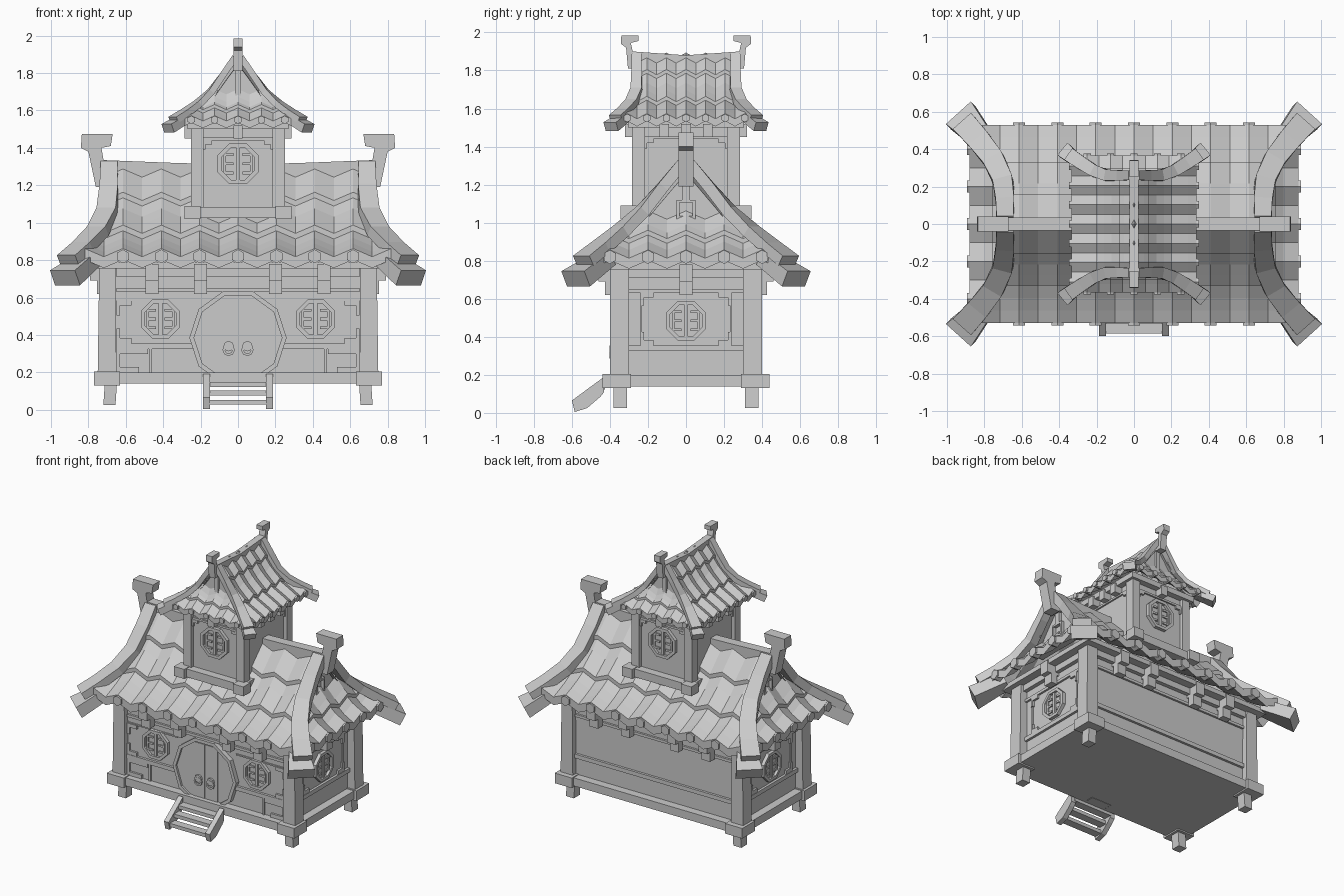
import bpy, bmesh, math
from mathutils import Vector, Matrix

if "Cube" in bpy.data.objects:
    bpy.data.objects.remove(bpy.data.objects["Cube"])

stone = bpy.data.materials.new("plain_grey")
stone.diffuse_color = (0.6, 0.6, 0.6, 1)
stone.use_nodes = True
stone.node_tree.nodes["Principled BSDF"].inputs["Base Color"].default_value = stone.diffuse_color


def finish(name, bm, angle=0):
    bmesh.ops.dissolve_degenerate(bm, dist=0.0005, edges=bm.edges)
    bmesh.ops.recalc_face_normals(bm, faces=bm.faces)
    bm.transform(Matrix.Rotation(math.radians(angle), 4, 'Z'))
    me = bpy.data.meshes.new(name)
    bm.to_mesh(me)
    bm.free()
    me.materials.append(stone)
    ob = bpy.data.objects.new(name, me)
    bpy.context.collection.objects.link(ob)
    return ob


# Outline in (u, z), extruded outward from d0 to d1; angle 0 faces front, 90 faces right
def prism(name, pts, d0, d1, angle=0):
    bm = bmesh.new()
    a = [bm.verts.new((u, -d0, z)) for u, z in pts]
    b = [bm.verts.new((u, -d1, z)) for u, z in pts]
    bm.faces.new(a)
    bm.faces.new(b)
    for i in range(len(pts)):
        j = (i + 1) % len(pts)
        bm.faces.new((a[i], a[j], b[j], b[i]))
    return finish(name, bm, angle)


def box(name, u0, u1, z0, z1, d0, d1, angle=0):
    return prism(name, [(u0, z0), (u1, z0), (u1, z1), (u0, z1)], d0, d1, angle)


def ngon(u, z, r, n, turn=0.0):
    return [(u + r * math.cos(math.tau * (i + turn) / n),
             z + r * math.sin(math.tau * (i + turn) / n)) for i in range(n)]


def ring(name, u, z, r0, r1, n, turn, d0, d1, angle=0):
    bm = bmesh.new()
    loops = [[bm.verts.new((p, -d, q)) for p, q in ngon(u, z, r, n, turn)]
             for r, d in ((r0, d0), (r0, d1), (r1, d1), (r1, d0))]
    for k in range(4):
        for i in range(n):
            j = (i + 1) % n
            A, B = loops[k], loops[(k + 1) % 4]
            bm.faces.new((A[i], A[j], B[j], B[i]))
    return finish(name, bm, angle)


# Octagonal lattice window
def window(u, z, r, d, angle):
    ring("window_frame", u, z, r, r * 0.8, 8, 0.5, d, d + 0.025, angle)
    prism("window_pane", ngon(u, z, r * 0.85, 8, 0.5), d, d + 0.006, angle)
    box("window_bar", u - r * .1, u + r * .1, z - r * .76, z + r * .76, d, d + 0.018, angle)
    for s in (-1, 1):
        c = u + s * r * 0.42
        for h in (-0.42, 0, 0.42):
            box("window_lattice", c - r * .22, c + r * .22, z + r * h - r * .06,
                z + r * h + r * .06, d, d + 0.015, angle)
        box("window_lattice_side", c + s * r * .18 - r * .06, c + s * r * .18 + r * .06,
            z - r * .42, z + r * .42, d, d + 0.015, angle)


# L-shaped fret in a panel corner; su and sz point to the panel's middle
def fret(u, z, su, sz, d, angle, size=0.08, t=0.02):
    prism("corner_fret", [(u, z), (u + su * size, z), (u + su * size, z + sz * t * 1.4),
          (u + su * t, z + sz * t * 1.4), (u + su * t, z + sz * size), (u, z + sz * size)],
          d, d + 0.015, angle)


def interp(prof, d):
    for (d0, z0, w0), (d1, z1, w1) in zip(prof, prof[1:]):
        if d <= d1 + 1e-6:
            t = (d - d0) / (d1 - d0)
            return z0 + (z1 - z0) * t, w0 + (w1 - w0) * t


# One tiled roof slope: profile of (distance out, height, half width), folded tiles in lapped rows
def slope(name, prof, rows, period, amp, lift, thick, cap, angle):
    bm = bmesh.new()
    n = int(prof[-1][2] / period * 2) + 1
    for r0, r1 in zip(rows, rows[1:]):
        top, bot = [], []
        for s in range(4):
            t = s / 3
            d = r0 + (r1 - r0) * t
            z, w = interp(prof, d)
            T, B = [], []
            for k in range(-n, n + 1):
                x = max(-w, min(w, k * period / 2))
                ph = abs(x) / period % 1
                zz = z + amp * (4 * abs(ph - 0.5) - 1) + lift * t
                T.append(bm.verts.new((x, -d, zz)))
                B.append(bm.verts.new((x, -d, zz - thick - lift * t)))
            top.append(T)
            bot.append(B)
        for k in range(2 * n):
            for s in range(3):
                for g in (top, bot):
                    bm.faces.new((g[s][k], g[s][k + 1], g[s + 1][k + 1], g[s + 1][k]))
            bm.faces.new((top[3][k], top[3][k + 1], bot[3][k + 1], bot[3][k]))
    finish(name, bm, angle)
    d, z, w = prof[-1]
    m = int((w - period * 0.4) / period)
    for k in range(-m, m + 1):
        prism("eave_tile_cap", ngon(k * period, z + 0.01, cap, 6, 0.5), d - 0.04, d + 0.012, angle)


# Rectangular beam swept along a path, copied to all four corners
def hip_beam(name, path, w, h):
    path = [Vector(p) for p in path]
    for sx in (-1, 1):
        for sy in (-1, 1):
            bm = bmesh.new()
            rings = []
            for i, p in enumerate(path):
                t = (path[min(i + 1, len(path) - 1)] - path[max(i - 1, 0)]).normalized()
                side = Vector((t.y, -t.x, 0)).normalized()
                up = side.cross(t)
                up = up if up.z > 0 else -up
                f = i / (len(path) - 1)
                W, H = w[0] + (w[1] - w[0]) * f, h[0] + (h[1] - h[0]) * f
                q = [p + side * a * W / 2 + up * b * H / 2
                     for a, b in ((-1, -1), (1, -1), (1, 1), (-1, 1))]
                rings.append([bm.verts.new((v.x * sx, v.y * sy, v.z)) for v in q])
            for A, B in zip(rings, rings[1:]):
                for i in range(4):
                    j = (i + 1) % 4
                    bm.faces.new((A[i], A[j], B[j], B[i]))
            bm.faces.new(rings[0])
            bm.faces.new(rings[-1])
            finish(name, bm)


# Base, legs, pillars and walls
box("floor_slab", -.75, .75, .14, .2, -.42, .42)
box("main_walls", -.69, .69, .18, .78, -.36, .36)
for s in (-1, 1):
    for d in (-1, 1):
        box("base_corner", s * .63, s * .77, .13, .205, d * .29, d * .44)
        prism("leg", [(s * .655, .025), (s * .72, .025), (s * .713, .13), (s * .648, .13)], d * .31, d * .38)
        prism("pillar", [(s * .65, .2), (s * .75, .2), (s * .742, .76), (s * .655, .76)], d * .3, d * .4)
        box("tower_pillar", s * .185, s * .25, 1.06, 1.53, d * .215, d * .285)
        box("tower_base_corner", s * .2, s * .285, 1.02, 1.09, d * .26, d * .345)

# Wall rails and top beams
for a, w, d in ((0, .65, .36), (180, .65, .36), (90, .3, .69), (270, .3, .69)):
    box("lower_rail", -w, w, .325, .355, d, d + .018, a)
    box("upper_rail", -w, w, .63, .65, d, d + .015, a)
    box("top_beam", -w, w, .71, .76, d, d + .03, a)
box("eave_frame", -.78, .78, .755, .79, -.45, .45)

# Brackets under the eaves
for a, us, d in ((0, (-.46, -.2, .2, .46), .36), (180, (-.46, -.2, .2, .46), .36), (90, (0,), .69), (270, (0,), .69)):
    for u in us:
        box("eave_bracket", u - .035, u + .035, .69, .78, d, d + .1, a)
        box("eave_bracket_foot", u - .035, u + .035, .62, .69, d + .015, d + .065, a)

# Front wall: windows, frets and door
for s in (-1, 1):
    window(s * .415, .485, .113, .36, 0)
    for z, q in ((.585, -1), (.355, 1)):
        fret(s * .65, z, -s, q, .36, 0)
    fret(s * .65, .325, -s, -1, .36, 0, .17)
    fret(s * .65, .2, -s, 1, .36, 0, .12)
    box("panel_strip", s * .24, s * .65, .58, .59, .36, .368)
    box("panel_post", s * .46, s * .475, .2, .325, .36, .372)
    box("door_leaf", s * .003, s * .1, .19, .6, .36, .386)
    prism("door_knob", ngon(s * .05, .34, .028, 8), .36, .4)
    ring("door_handle", s * .05, .32, .033, .02, 8, 0, .39, .402)
prism("door_panel", ngon(0, .385, .245, 10), .3, .38)
ring("door_frame", 0, .385, .26, .235, 10, 0, .34, .395)

# Side walls
for a in (90, 270):
    window(0, .485, .113, .69, a)
    for s in (-1, 1):
        fret(s * .24, .635, -s, -1, .69, a, .07)
        fret(s * .24, .355, -s, 1, .69, a, .07)
        box("side_panel_edge", s * .24, s * .232, .355, .635, .69, .7, a)

# Entrance steps
for s in (-1, 1):
    prism("step_stringer", [(-.43, .19), (-.6, .065), (-.585, .005), (-.52, .025), (-.45, .085), (-.43, .11)],
          s * .15, s * .188, 90)
for y, z in ((-.46, .14), (-.51, .095), (-.56, .045)):
    box("step_tread", -.16, .16, z - .018, z + .008, -y - .035, -y + .025)

# Main roof
long_prof = [(0, 1.30, .69), (.11, 1.17, .69), (.22, 1.04, .69), (.33, .935, .74), (.42, .87, .8), (.53, .81, .88)]
side_prof = [(.66, 1.04, .22), (.74, .935, .33), (.80, .87, .42), (.88, .81, .53)]
for a in (0, 180):
    slope("main_roof_slope", long_prof, (0, .16, .33, .53), .205, .022, .03, .03, .037, a)
    slope("main_roof_skirt", side_prof, (.66, .76, .88), .2, .022, .025, .03, .037, a + 90)
    prism("gable_wall", [(-.24, .97), (.24, .97), (.11, 1.14), (0, 1.27), (-.11, 1.14)], .6, .655, a + 90)
    ring("gable_vent", 0, 1.07, .07, .05, 4, .5, .65, .68, a + 90)
    box("gable_post", -.02, .02, 1.12, 1.27, .65, .675, a + 90)
    prism("ridge_hook", [(.69, 1.19), (.76, 1.19), (.8, 1.38), (.84, 1.4), (.835, 1.475), (.67, 1.475),
          (.68, 1.41), (.73, 1.4), (.72, 1.34)], -.04, .04, a)
prism("main_ridge", [(-.73, 1.2), (.73, 1.2), (.73, 1.335), (.35, 1.32), (0, 1.31), (-.35, 1.32), (-.73, 1.335)],
      -.035, .035)
hip_beam("main_hip_beam", [(.69, .02, 1.31), (.69, .12, 1.19), (.7, .23, 1.06), (.75, .345, .955),
         (.83, .45, .87), (.91, .54, .8)], (.09, .13), (.06, .06))
hip_beam("main_hip_end", [(.78, .42, .815), (.925, .58, .705)], (.11, .18), (.08, .09))

# Tower body
box("tower_walls", -.225, .225, .9, 1.53, -.26, .26)
box("tower_base_beam", -.265, .265, 1.025, 1.085, -.32, .32)
box("tower_eave_frame", -.27, .27, 1.5, 1.54, -.305, .305)
for a, w, d, us in ((0, .19, .26, (0,)), (180, .19, .26, (0,)), (90, .22, .225, (-.115, 0, .115)),
                    (270, .22, .225, (-.115, 0, .115))):
    box("tower_rail", -w, w, 1.44, 1.455, d, d + .012, a)
    for u in us:
        box("tower_bracket", u - .025, u + .025, 1.45, 1.52, d, d + .06, a)
    for s in (-1, 1):
        fret(s * w, 1.44, -s, -1, d, a, .05, .015)
for a in (0, 180):
    window(0, 1.315, .118, .26, a)

# Tower roof, ridge running front to back
t_long = [(0, 1.88, .26), (.06, 1.80, .26), (.13, 1.70, .26), (.2, 1.63, .27), (.27, 1.585, .315), (.335, 1.54, .365)]
t_side = [(.24, 1.70, .13), (.27, 1.63, .2), (.315, 1.585, .27), (.365, 1.54, .335)]
for a in (0, 180):
    slope("tower_roof_slope", t_long, (0, .08, .2, .335), .103, .014, .02, .02, .022, a + 90)
    slope("tower_roof_skirt", t_side, (.24, .3, .365), .125, .014, .018, .02, .022, a)
    prism("tower_gable_wall", [(-.15, 1.64), (.15, 1.64), (.06, 1.77), (0, 1.85), (-.06, 1.77)], .2, .24, a)
    box("tower_gable_post", -.015, .015, 1.68, 1.85, .23, .255, a)
    prism("tower_ridge_hook", [(.25, 1.81), (.305, 1.81), (.315, 1.92), (.342, 1.94), (.34, 1.985), (.25, 1.985),
          (.25, 1.955), (.29, 1.945), (.28, 1.9)], -.025, .025, a + 90)
prism("tower_ridge", [(-.28, 1.82), (.28, 1.82), (.28, 1.9), (0, 1.88), (-.28, 1.9)], -.025, .025, 90)
hip_beam("tower_hip_beam", [(.015, .26, 1.885), (.08, .26, 1.79), (.145, .26, 1.7), (.215, .285, 1.635),
         (.28, .325, 1.59), (.345, .37, 1.55)], (.05, .075), (.035, .035))
hip_beam("tower_hip_end", [(.27, .31, 1.565), (.375, .395, 1.505)], (.06, .085), (.045, .05))
